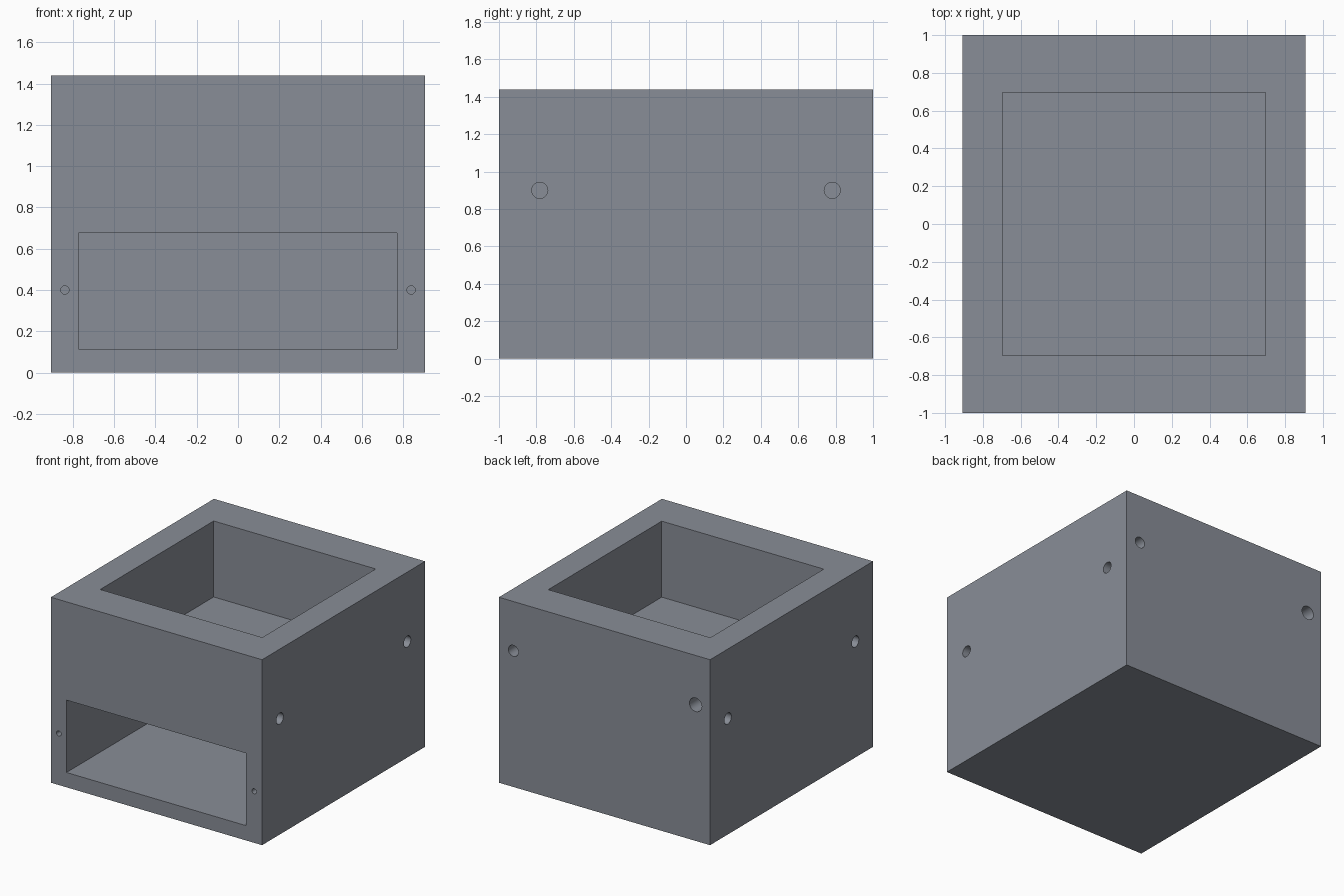
import bpy, bmesh
from math import radians
from mathutils import Matrix, Vector

if "Cube" in bpy.data.objects:
    bpy.data.objects.remove(bpy.data.objects["Cube"])

W, D, H = 0.907, 1.0, 1.44   # half width, half depth, height


def add_box(bm, lo, hi):
    lo, hi = Vector(lo), Vector(hi)
    m = Matrix.Translation((lo + hi) / 2) @ Matrix.Diagonal((hi - lo).to_4d())
    m[3][3] = 1.0
    bmesh.ops.create_cube(bm, size=1, matrix=m)


def add_hole(bm, center, axis, radius, depth):
    # blind round hole, centred on the wall surface
    rot = Matrix.Rotation(radians(90), 4, 'Y' if axis == 'X' else 'X')
    bmesh.ops.create_cone(bm, cap_ends=True, segments=32, radius1=radius,
                          radius2=radius, depth=2 * depth,
                          matrix=Matrix.Translation(center) @ rot)


def make_object(name, bm):
    mesh = bpy.data.meshes.new(name)
    bm.to_mesh(mesh)
    bm.free()
    ob = bpy.data.objects.new(name, mesh)
    bpy.context.collection.objects.link(ob)
    return ob


# solid outer block
bm = bmesh.new()
add_box(bm, (-W, -D, 0), (W, D, H))
housing = make_object("housing", bm)
paint = bpy.data.materials.new("slate_grey")
paint.diffuse_color = (0.25, 0.27, 0.31, 1)
paint.use_nodes = True
paint.node_tree.nodes["Principled BSDF"].inputs["Base Color"].default_value = paint.diffuse_color
housing.data.materials.append(paint)

# all recesses in one cutter
bm = bmesh.new()
add_box(bm, (-0.697, -0.695, 0.85), (0.695, 0.697, H + 0.2))    # top pocket
add_box(bm, (-0.773, -D - 0.2, 0.115), (0.771, 0.87, 0.677))    # drawer bay
for s in (-1, 1):
    add_hole(bm, (s * 0.839, -D, 0.40), 'Y', 0.02, 0.08)        # front pins
    add_hole(bm, (s * 0.783, D, 1.057), 'Y', 0.048 - s * 0.005, 0.12)  # back
    for t in (-1, 1):
        add_hole(bm, (s * W, t * 0.782, 0.90), 'X', 0.043, 0.08)     # sides
cutter = make_object("recess_cutter", bm)
cutter.data.materials.append(paint)
cutter.hide_render = True

# carve the recesses
mod = housing.modifiers.new("recesses", 'BOOLEAN')
mod.operation = 'DIFFERENCE'
mod.solver = 'EXACT'
mod.object = cutter
bpy.context.view_layer.objects.active = housing
housing.select_set(True)
bpy.ops.object.modifier_apply(modifier=mod.name)
bpy.data.objects.remove(cutter, do_unlink=True)
bpy.ops.object.shade_smooth_by_angle(angle=radians(30))
